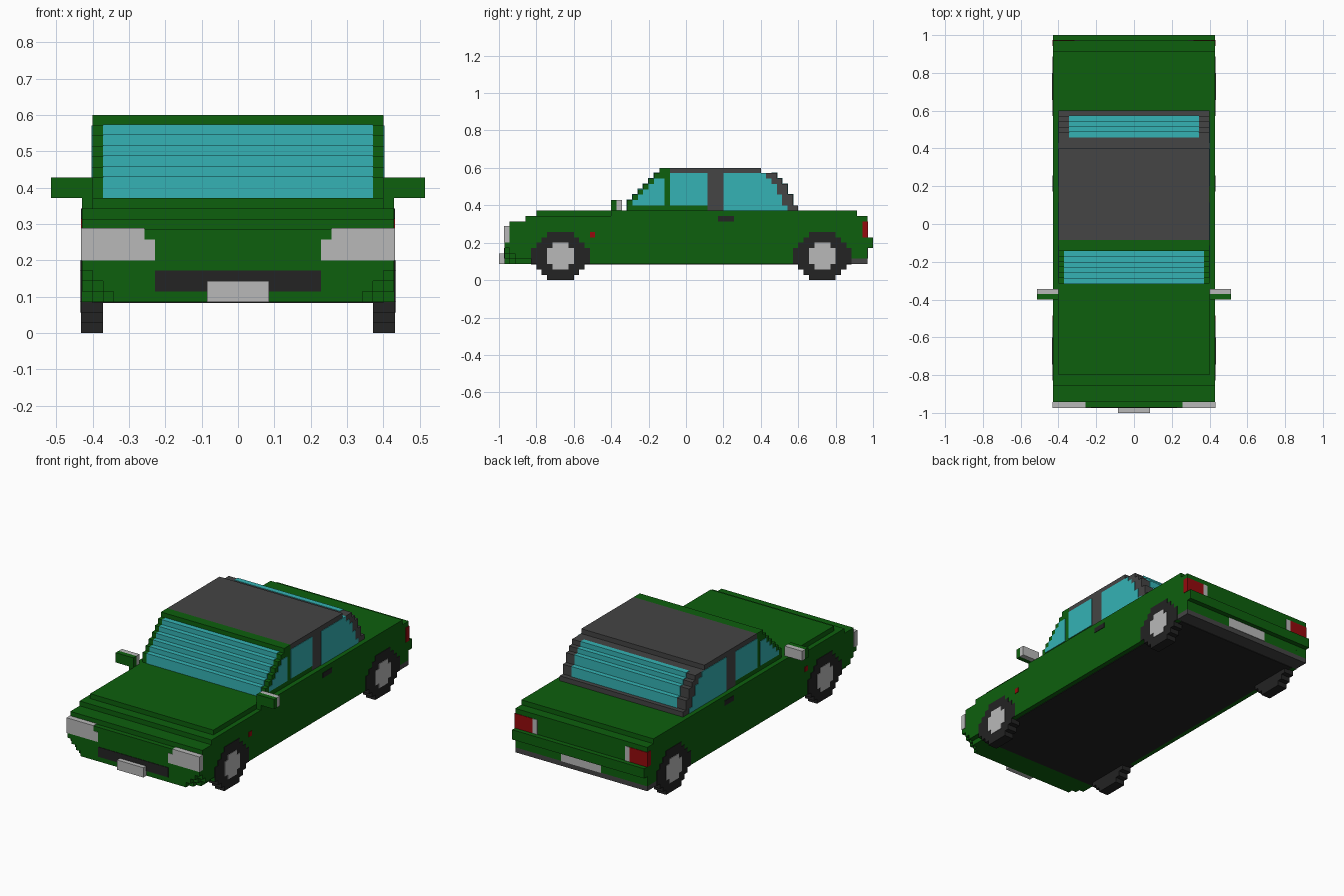
import bpy
import bmesh
from mathutils import Matrix, Vector

if "Cube" in bpy.data.objects:
    bpy.data.objects.remove(bpy.data.objects["Cube"], do_unlink=True)

U = 2 / 70   # size of one block
E = 0.1      # thickness of painted plates, in blocks


def material(name, rgb):
    m = bpy.data.materials.new(name)
    m.use_nodes = True
    m.diffuse_color = (*rgb, 1)
    m.node_tree.nodes["Principled BSDF"].inputs["Base Color"].default_value = (*rgb, 1)
    return m


GREEN = material("green paint", (0.004, 0.115, 0.004))
GLASS = material("cyan glass", (0.035, 0.45, 0.46))
GREY = material("dark grey roof", (0.058, 0.058, 0.058))
BLACK = material("black rubber", (0.017, 0.017, 0.017))
SILVER = material("light grey", (0.485, 0.485, 0.485))
RED = material("red lamp", (0.30, 0.003, 0.004))


def build(name, mat, boxes, mirror=False):
    """Boxes are (x0, x1, y0, y1, z0, z1) in blocks, y counted from the nose."""
    bm = bmesh.new()
    for x0, x1, y0, y1, z0, z1 in boxes:
        centre = Vector(((x0 + x1) / 2, (y0 + y1) / 2 - 35, (z0 + z1) / 2)) * U
        size = Vector((x1 - x0, y1 - y0, z1 - z0)) * U
        bmesh.ops.create_cube(bm, size=1,
                              matrix=Matrix.Translation(centre) @ Matrix.Diagonal((*size, 1)))
    mesh = bpy.data.meshes.new(name)
    bm.to_mesh(mesh)
    bm.free()
    mesh.materials.append(mat)
    ob = bpy.data.objects.new(name, mesh)
    bpy.context.collection.objects.link(ob)
    if mirror:
        mod = ob.modifiers.new("mirror", 'MIRROR')
        mod.use_mirror_merge = False
    return ob


def wide(half, *rest):
    """Box centred across the car."""
    return (-half, half, *rest)


# Lower body: stepped nose corners, hood and trunk layers
build("body", GREEN, [
    wide(12, 1, 2, 3, 4), wide(13, 2, 3, 3, 4), wide(14, 3, 6, 3, 4), wide(15, 6, 66, 3, 4),
    wide(13, 1, 2, 4, 5), wide(14, 2, 3, 4, 5), wide(15, 3, 69, 4, 5),
    wide(14, 1, 2, 5, 6), wide(15, 2, 69, 5, 6),
    wide(15, 1, 69, 6, 10), wide(15, 2, 69, 10, 11), wide(15, 5, 69, 11, 12),
    wide(14, 7, 21, 12, 13), wide(15, 21, 67, 12, 13)])
build("rear_bumper", GREEN, [wide(15, 69, 70, 6, 8)])
build("rear_skirt", GREY, [wide(15, 66, 69, 3, 4)])
build("underside", BLACK, [wide(14, 6, 66, 3 - E, 3.5)])

# Cabin: one slice per layer, from the belt line to the roof
FRONT = [24, 24, 25, 26, 27, 28, 29, 30]
BACK = [56, 55, 55, 54, 54, 53, 52, 49]
layers = [(13 + i, f, b) for i, (f, b) in enumerate(zip(FRONT, BACK))]
split = lambda z: 39 if z == 13 else 32
build("cabin_front", GREEN, [wide(14, f, split(z), z, z + 1) for z, f, b in layers])
build("cabin_roof", GREY, [wide(14, split(z), b, z, z + 1) for z, f, b in layers])

# Glass
build("windshield", GLASS,
      [wide(13, f - E, f + 1, z, z + 1 + E) for z, f, b in layers[:-1]])
build("rear_window", GLASS,
      [wide(12, b - 1, b + E, z, z + 1 + E) for z, f, b in layers[1:-1]])


def side_glass(name, spans):
    build(name, GLASS, [(13, 14 + E, y0, y1, z, z + 1) for z, y0, y1 in spans], True)


side_glass("quarter_windows", [(z, f + 1, 31) for z, f, b in layers[1:6]])
side_glass("front_door_windows", [(z, 32, 39) for z, f, b in layers[1:7]])
side_glass("rear_door_windows", [(z, 42, b - 2) for z, f, b in layers[:7]])

# Wheels: stacked rows of blocks around each axle
TYRE = [2.5, 3.5, 4.5, 5.5, 5.5, 5.5, 4.5, 3.5, 2.5]
HUB = [1.5, 2.5, 2.5, 2.5, 1.5]
for name, y in (("front", 11.5), ("rear", 60.5)):
    build(name + "_tyres", BLACK,
          [(13, 15 + E, y - r, y + r, z, z + 1) for z, r in enumerate(TYRE)], True)
    build(name + "_hubs", SILVER,
          [(14, 15 + 2 * E, y - r, y + r, z, z + 1) for z, r in enumerate(HUB, 2)], True)

# Nose details
build("headlights", SILVER, [(8, 15 + E, 1 - E, 2, 7, 9),
                             (9, 15 + E, 1 - E, 2, 9, 10 + E)], True)
build("grille", BLACK, [wide(8, 1 - E, 2, 4, 6)])
build("front_plate", SILVER, [wide(3, 0, 1, 3, 5)])

# Tail details
build("tail_lights", RED, [(11, 15 + E, 68, 69 + E, 8, 11)], True)
build("reverse_lights", SILVER, [(10, 11, 68, 69 + E, 8, 11)], True)
build("rear_plate", SILVER, [wide(4.5, 68, 69 + E, 4, 6)])

# Side details
build("mirror_housings", GREEN, [(14, 18, 21, 22, 13, 15)], True)
build("mirror_faces", SILVER, [(14, 18, 22, 23, 13, 15)], True)
build("side_markers", RED, [(14, 15 + E, 17, 18, 8, 9)], True)
build("door_handles", BLACK, [(14, 15 + E, 41, 44, 11, 12)], True)
